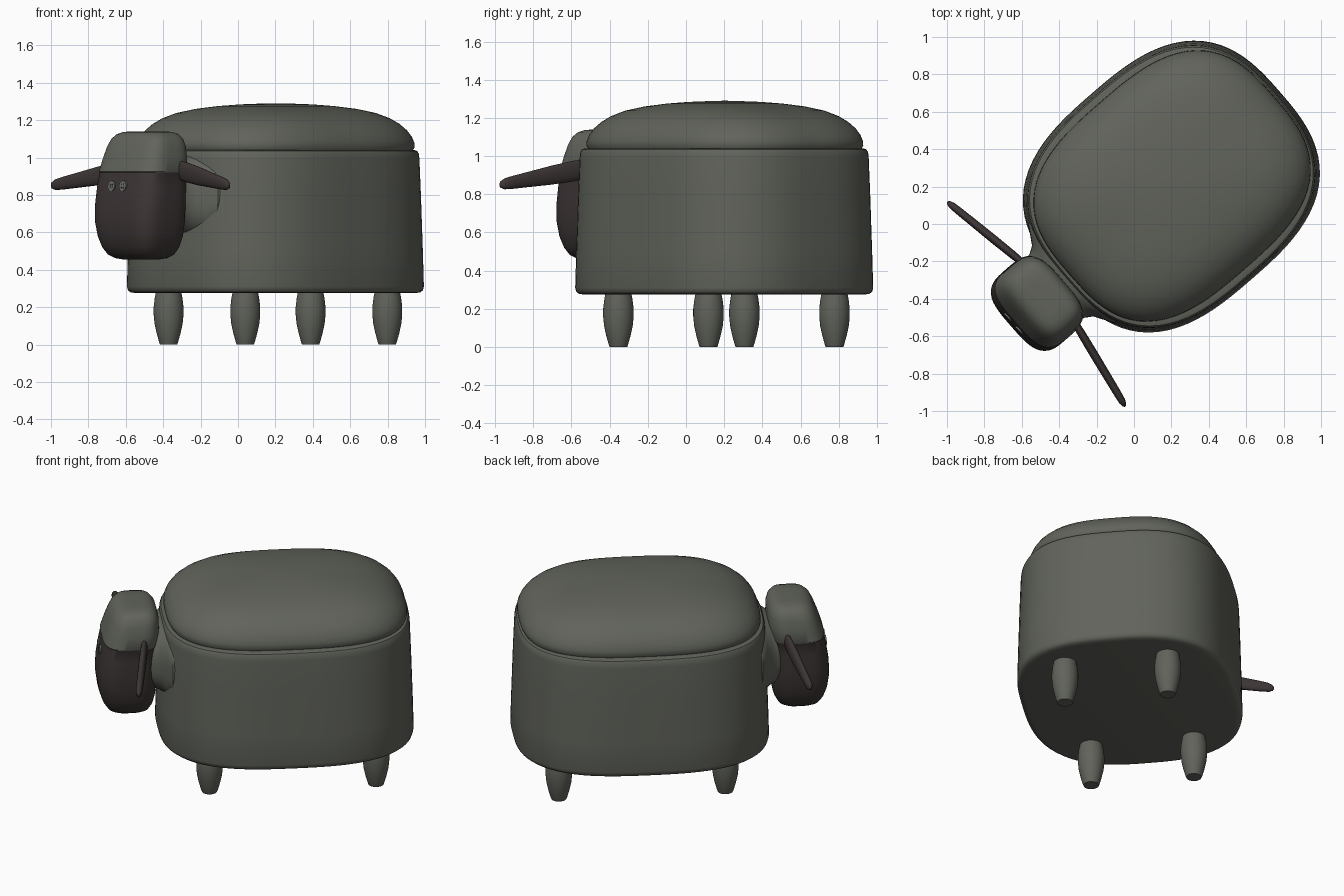
import bpy, bmesh, math
from mathutils import Matrix, Vector

if "Cube" in bpy.data.objects:
    bpy.data.objects.remove(bpy.data.objects["Cube"])

# Everything is built along local x (head at -x), then turned to the diagonal pose
POSE = Matrix.Translation((0.2, 0.2, 0)) @ Matrix.Rotation(math.radians(41), 4, 'Z')


def material(name, rgb):
    m = bpy.data.materials.new(name)
    m.diffuse_color = (*rgb, 1)
    m.use_nodes = True
    m.node_tree.nodes["Principled BSDF"].inputs["Base Color"].default_value = m.diffuse_color
    return m


WOOL = material("wool grey", (0.118, 0.125, 0.104))
FACE = material("dark brown", (0.047, 0.036, 0.036))
BUTTON = material("button grey", (0.15, 0.165, 0.15))


def superellipse(a, b, n, segs):
    """Rounded-rectangle outline with half sizes a and b."""
    pts = []
    for i in range(segs):
        th = 2 * math.pi * i / segs
        c, s = math.cos(th), math.sin(th)
        r = (abs(c) ** n + abs(s) ** n) ** (-1 / n)
        pts.append((a * r * c, b * r * s))
    return pts


def loft(name, rings, mats, rule=None, angle=40):
    """Skin a list of closed point rings and cap both ends."""
    bm = bmesh.new()
    loops = [[bm.verts.new(p) for p in ring] for ring in rings]
    n = len(loops[0])
    for lo, hi in zip(loops, loops[1:]):
        for i in range(n):
            bm.faces.new((lo[i], lo[(i + 1) % n], hi[(i + 1) % n], hi[i]))
    bm.faces.new(loops[0][::-1])
    bm.faces.new(loops[-1])
    bmesh.ops.recalc_face_normals(bm, faces=bm.faces)
    if rule:
        for f in bm.faces:
            f.material_index = rule(f.calc_center_median())
    mesh = bpy.data.meshes.new(name)
    bm.to_mesh(mesh)
    bm.free()
    ob = bpy.data.objects.new(name, mesh)
    bpy.context.collection.objects.link(ob)
    for m in mats:
        mesh.materials.append(m)
    ob.matrix_world = POSE
    bpy.ops.object.select_all(action='DESELECT')
    ob.select_set(True)
    bpy.context.view_layer.objects.active = ob
    bpy.ops.object.shade_smooth_by_angle(angle=math.radians(angle))
    return ob


def upright(levels, n, segs):
    """Rings stacked in z from (z, centre x, centre y, half x, half y)."""
    return [[(cx + x, cy + y, z) for x, y in superellipse(a, b, n, segs)]
            for z, cx, cy, a, b in levels]


# Body: slightly tapered padded tub with rounded rims
A, B = 0.77, 0.655
body = [(0.275, 0.94), (0.279, 0.975), (0.29, 0.993), (0.31, 1.0), (0.5, 0.993),
        (0.8, 0.98), (0.99, 0.97), (1.02, 0.966), (1.035, 0.955), (1.04, 0.935), (1.04, 0.87)]
loft("body", upright([(z, 0, 0, A * k, B * k) for z, k in body], 2.8, 96), [WOOL])

# Seat: domed cushion lid
A, B = 0.725, 0.59
seat = [(1.032, 0.95), (1.036, 0.985), (1.055, 1.0), (1.08, 0.997), (1.11, 0.98),
        (1.145, 0.945), (1.18, 0.89), (1.21, 0.82), (1.238, 0.72), (1.26, 0.58),
        (1.275, 0.42), (1.284, 0.26), (1.288, 0.12), (1.29, 0.02)]
loft("seat", upright([(z, 0.005, 0, A * k, B * k) for z, k in seat], 2.9, 96), [WOOL])

# Legs: turned pegs, narrower at the foot
peg = [(0, 0.046), (0.01, 0.05), (0.06, 0.064), (0.11, 0.075), (0.16, 0.08),
       (0.2, 0.08), (0.25, 0.074), (0.29, 0.066)]
for end, sx in (("front", -1), ("back", 1)):
    for side, sy in (("left", 1), ("right", -1)):
        cx, cy = 0.018 + sx * 0.503, sy * 0.3125
        loft(f"{end}_{side}_leg", upright([(z, cx, cy, r, r) for z, r in peg], 2, 32), [WOOL])

# Head: rounded block leaning back, dark face below a woolly cap
head = [(0.455, -0.95, 0.07, 0.10), (0.462, -0.95, 0.10, 0.145), (0.482, -0.952, 0.13, 0.18),
        (0.52, -0.954, 0.152, 0.207), (0.58, -0.957, 0.169, 0.229), (0.66, -0.96, 0.177, 0.243),
        (0.75, -0.957, 0.176, 0.247), (0.84, -0.948, 0.171, 0.246), (0.92, -0.938, 0.165, 0.241),
        (0.925, -0.938, 0.168, 0.244), (1.0, -0.924, 0.157, 0.234), (1.06, -0.913, 0.145, 0.222),
        (1.1, -0.908, 0.13, 0.205), (1.125, -0.905, 0.108, 0.18), (1.137, -0.903, 0.08, 0.145),
        (1.14, -0.9, 0.04, 0.09)]
loft("head", upright([(z, c, 0, a, b) for z, c, a, b in head], 3.5, 72), [FACE, WOOL],
     lambda p: 1 if p.z > 0.92 else 0)

# Neck: flares from the head into the body
neck = [(-0.87, 0.21, 0.18), (-0.81, 0.225, 0.195), (-0.77, 0.25, 0.21),
        (-0.74, 0.30, 0.22), (-0.71, 0.35, 0.225), (-0.62, 0.38, 0.225)]
loft("neck", [[(x, y, 0.80 + z) for y, z in superellipse(a, b, 2.6, 48)]
              for x, a, b in neck], [WOOL])

# Ears: flat drooping blades, one each side
blade = [(0, 0.018, 0.048), (0.15, 0.022, 0.054), (0.4, 0.023, 0.05), (0.65, 0.022, 0.041),
         (0.85, 0.021, 0.034), (0.94, 0.019, 0.029), (0.985, 0.012, 0.018), (1.0, 0.004, 0.006)]
for side, sy in (("left", 1), ("right", -1)):
    root, tip = Vector((-0.865, sy * 0.2, 0.935)), Vector((-0.957, sy * 0.725, 0.85))
    rings = []
    for f, w, h in blade:
        c = root.lerp(tip, f)
        rings.append([(c.x + x, c.y, c.z + z) for x, z in superellipse(w, h, 2.2, 24)])
    loft(f"{side}_ear", rings, [FACE])

# Eyes: two-hole sewn buttons lying on the face
def disc(name, y, z, r, x0, x1, mat):
    loft(name, [[(x + dz * 0.12, y + dy, z + dz) for dy, dz in superellipse(r, r, 2, 24)]
                for x in (x0, x1)], [mat])


for side, sy in (("left", 1), ("right", -1)):
    y = sy * 0.046
    disc(f"{side}_eye", y, 0.848, 0.028, -1.112, -1.124, BUTTON)
    for i, (dy, dz) in enumerate(((0.008, 0.008), (-0.008, 0.008), (0.008, -0.008), (-0.008, -0.008))):
        x = -1.124 + dz * 0.12
        disc(f"{side}_eye_hole_{i + 1}", y + dy, 0.848 + dz, 0.0045, x + 0.003, x - 0.001, FACE)
